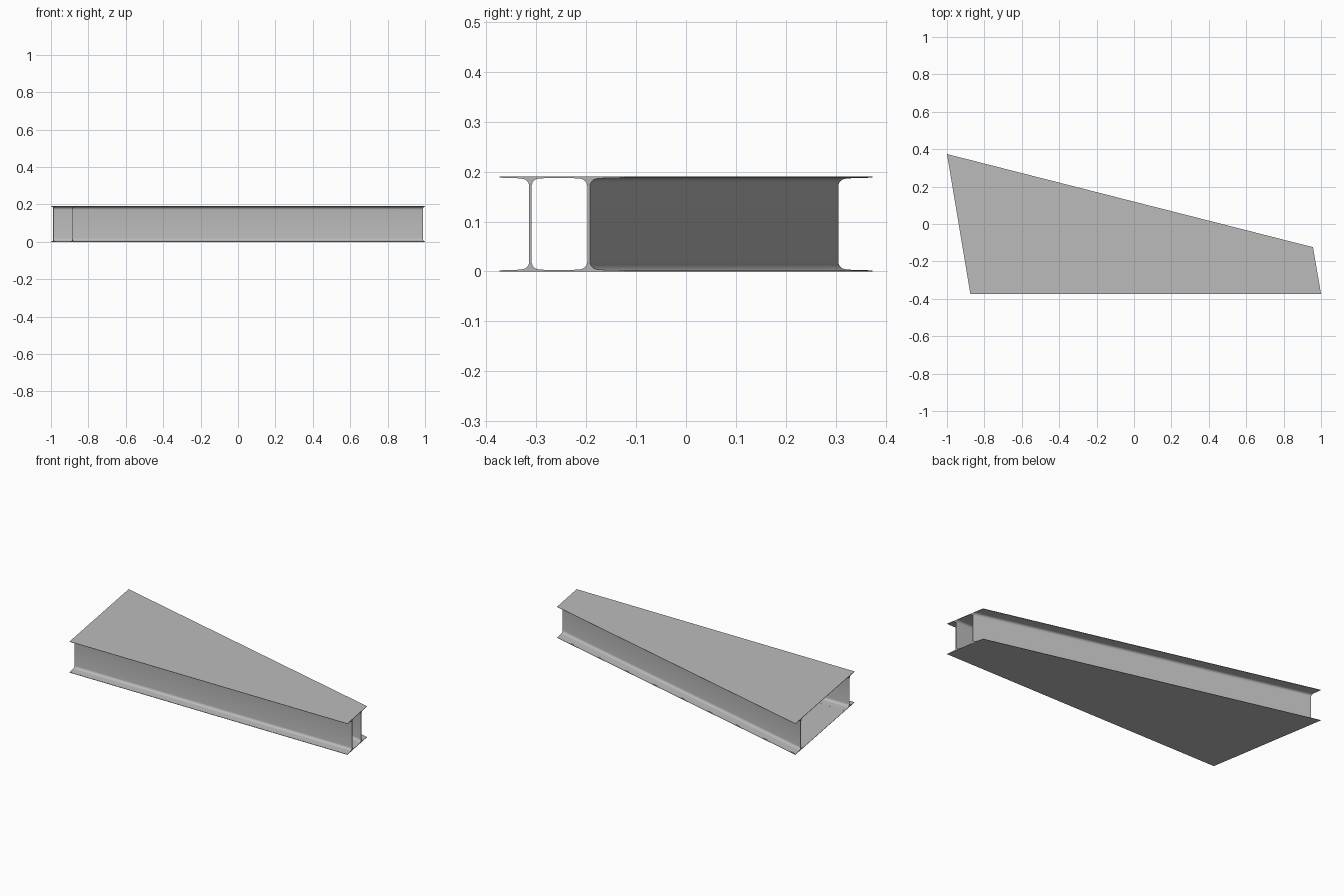
import bpy
import bmesh
import math
from mathutils import Vector

cube = bpy.data.objects.get("Cube")
if cube:
    bpy.data.objects.remove(cube, do_unlink=True)

steel = bpy.data.materials.new("steel grey")
steel.use_nodes = True
colour = (0.5, 0.5, 0.5, 1)
steel.diffuse_color = colour
steel.node_tree.nodes["Principled BSDF"].inputs["Base Color"].default_value = colour

HEIGHT = 0.19
PLATE = 0.002

# Tapered outline: front edge runs straight, rear edge closes in
front_a, front_b = Vector((-0.875, -0.374)), Vector((1, -0.374))
rear_b, rear_a = Vector((0.957, -0.124)), Vector((-1, 0.374))


def prism(name, ring_a, ring_b):
    """Solid joining two matching closed rings of points."""
    bm = bmesh.new()
    a = [bm.verts.new(p) for p in ring_a]
    b = [bm.verts.new(p) for p in ring_b]
    bm.faces.new(a)
    bm.faces.new(b)
    for i in range(len(a)):
        j = (i + 1) % len(a)
        bm.faces.new((a[i], a[j], b[j], b[i]))
    bmesh.ops.recalc_face_normals(bm, faces=bm.faces)
    mesh = bpy.data.meshes.new(name)
    bm.to_mesh(mesh)
    bm.free()
    obj = bpy.data.objects.new(name, mesh)
    bpy.context.collection.objects.link(obj)
    mesh.materials.append(steel)
    bpy.ops.object.select_all(action="DESELECT")
    obj.select_set(True)
    bpy.context.view_layer.objects.active = obj
    bpy.ops.object.shade_smooth_by_angle(angle=math.radians(30))
    return obj


# Flange plates
outline = [front_a, front_b, rear_b, rear_a]
for name, z in (("bottom_flange", 0), ("top_flange", HEIGHT - PLATE)):
    prism(name, [(p.x, p.y, z) for p in outline],
          [(p.x, p.y, z + PLATE) for p in outline])


def web_profile(half_width=0.06, half_web=0.0025, radius=0.015, foot=0.004):
    """Rolled section: tapered feet, rounded roots and a thin web."""
    low = [(half_width, PLATE / 2), (half_width, PLATE + 0.0002),
           (half_web + radius + 0.012, foot - 0.001)]
    for i in range(7):
        t = math.radians(15 * i)
        low.append((half_web + radius * (1 - math.sin(t)),
                    foot + radius * (1 - math.cos(t))))
    right = low + [(u, HEIGHT - z) for u, z in reversed(low)]
    return right + [(-u, z) for u, z in reversed(right)]


def web(name, start, end, start_inner, end_inner, inset):
    """Web parallel to one long edge, mitred along the end edges."""
    along = (end - start).normalized()
    normal = Vector((-along.y, along.x))
    if normal.dot(start_inner - start) < 0:
        normal.negate()
    rings = []
    for corner, inner in ((start, start_inner), (end, end_inner)):
        edge = inner - corner
        step = edge / edge.dot(normal)
        ring = []
        for u, z in web_profile():
            p = corner + step * (inset + u)
            ring.append((p.x, p.y, z))
        rings.append(ring)
    prism(name, *rings)


web("front_web", front_a, front_b, rear_a, rear_b, 0.062)
web("rear_web", rear_a, rear_b, front_a, front_b, 0.066)
